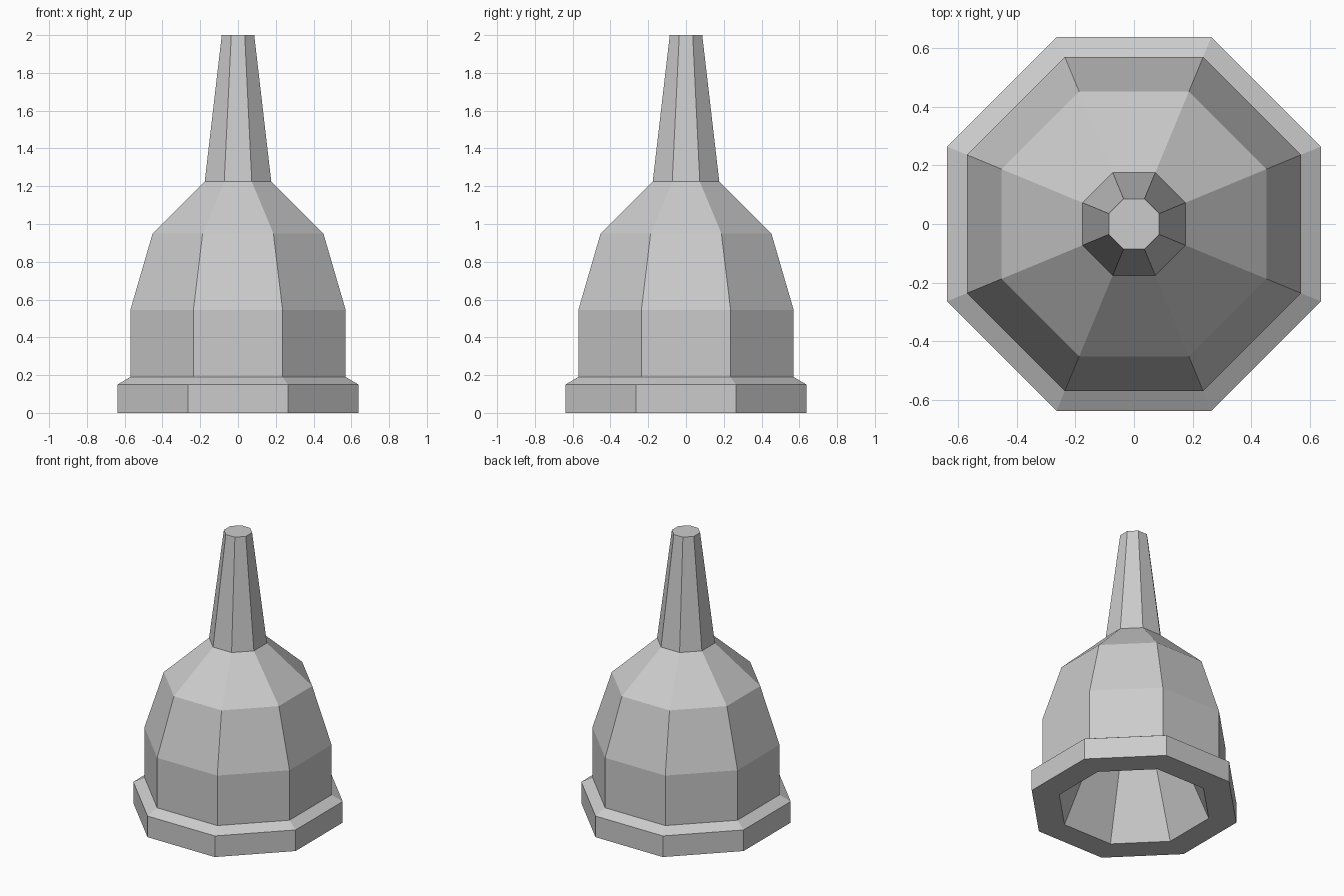
import bpy, bmesh
from math import cos, sin, pi

if "Cube" in bpy.data.objects:
    bpy.data.objects.remove(bpy.data.objects["Cube"])

SIDES = 8


def lathe(name, profile):
    """Eight-sided turned body; profile holds (flat distance, height) pairs."""
    bm = bmesh.new()
    rings = []
    for flat, z in profile:
        r = flat / cos(pi / SIDES)
        rings.append([bm.verts.new((r * cos((i + 0.5) * 2 * pi / SIDES),
                                    r * sin((i + 0.5) * 2 * pi / SIDES), z))
                      for i in range(SIDES)])
    for low, high in zip(rings, rings[1:]):
        for i in range(SIDES):
            j = (i + 1) % SIDES
            bm.faces.new((low[i], low[j], high[j], high[i]))
    bm.faces.new(rings[0])
    bm.faces.new(rings[-1])
    bmesh.ops.recalc_face_normals(bm, faces=bm.faces)
    mesh = bpy.data.meshes.new(name)
    bm.to_mesh(mesh)
    bm.free()
    obj = bpy.data.objects.new(name, mesh)
    bpy.context.collection.objects.link(obj)
    return obj


# One continuous shell: hollow cone inside, rim, dome and tapered spout outside
lathe("nozzle_body", [
    (0.09, 0.95), (0.466, 0.0),
    (0.638, 0.0), (0.638, 0.15),
    (0.57, 0.19), (0.57, 0.545),
    (0.452, 0.95), (0.176, 1.225),
    (0.086, 2.0),
])
